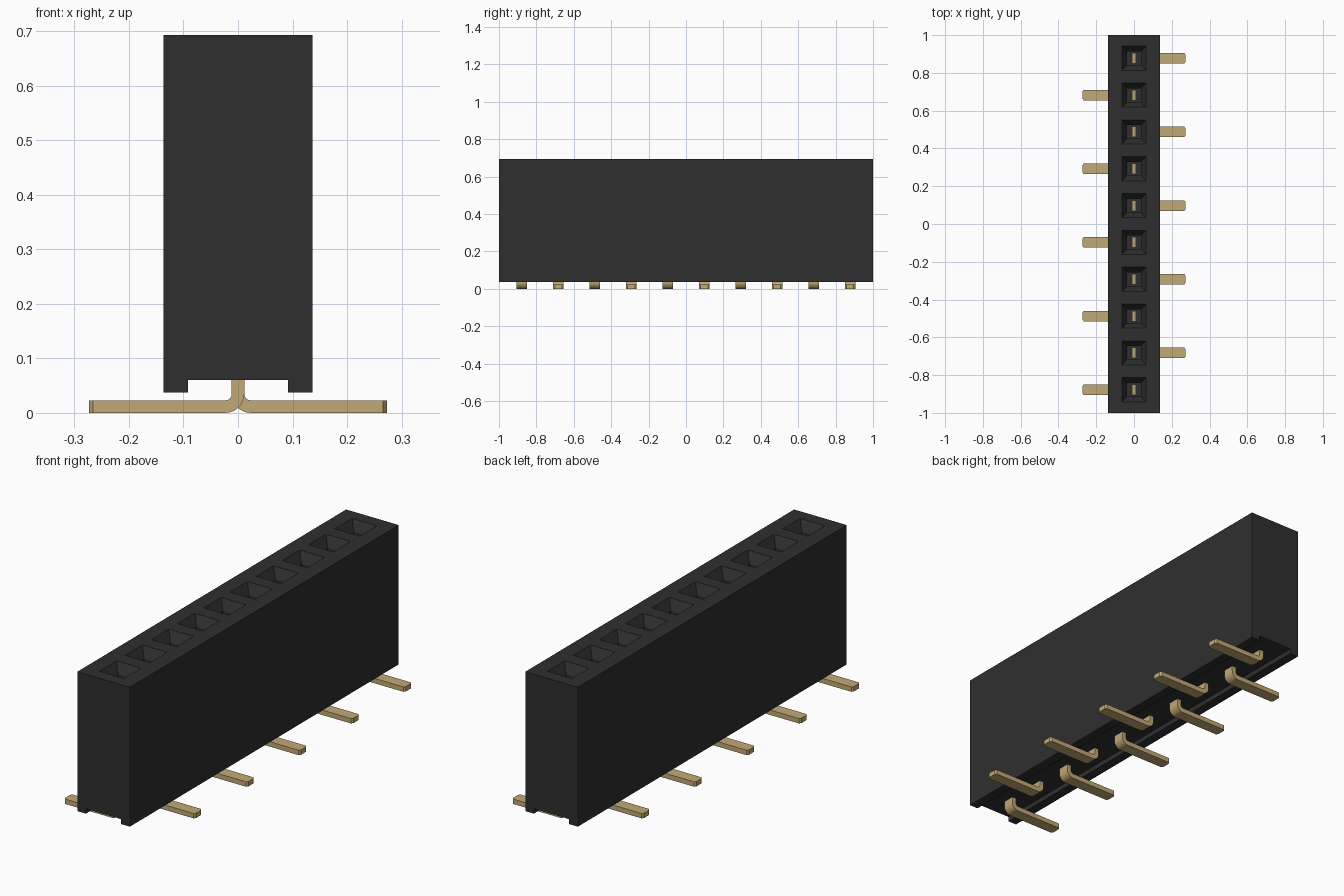
import bpy, bmesh, math

cube = bpy.data.objects.get("Cube")
if cube:
    bpy.data.objects.remove(cube, do_unlink=True)

COUNT, PITCH = 10, 0.195
HALF_W, TOP, FLOOR, CHANNEL = 0.137, 0.693, 0.25, 0.06
ys = [(i - (COUNT - 1) / 2) * PITCH for i in range(COUNT)]


def material(name, rgb):
    m = bpy.data.materials.new(name)
    m.use_nodes = True
    m.diffuse_color = (*rgb, 1)
    bsdf = next(n for n in m.node_tree.nodes if n.type == 'BSDF_PRINCIPLED')
    bsdf.inputs["Base Color"].default_value = (*rgb, 1)
    bsdf.inputs["Roughness"].default_value = 0.6
    return m


def finish(bm, name, mat, smooth=False):
    bmesh.ops.remove_doubles(bm, verts=bm.verts, dist=0.0001)
    bmesh.ops.recalc_face_normals(bm, faces=bm.faces)
    mesh = bpy.data.meshes.new(name)
    bm.to_mesh(mesh)
    bm.free()
    mesh.materials.append(mat)
    ob = bpy.data.objects.new(name, mesh)
    bpy.context.collection.objects.link(ob)
    if smooth:
        bpy.ops.object.select_all(action='DESELECT')
        ob.select_set(True)
        bpy.context.view_layer.objects.active = ob
        bpy.ops.object.shade_smooth_by_angle(angle=math.radians(35))
    return ob


def bridge(bm, a, b, closed=True):
    n = len(a)
    for i in range(n if closed else n - 1):
        j = (i + 1) % n
        bm.faces.new((a[i], a[j], b[j], b[i]))


black = material("black plastic", (0.028, 0.028, 0.028))
gold = material("gold metal", (0.54, 0.40, 0.18))

# Housing walls: channelled profile swept along the row, open at the top
bm = bmesh.new()
profile = [(HALF_W, TOP), (HALF_W, 0.037), (0.092, 0.037), (0.092, CHANNEL)]
profile += [(-x, z) for x, z in reversed(profile)]
cuts = [-1] + [(a + b) / 2 for a, b in zip(ys, ys[1:])] + [1]
rings = [[bm.verts.new((x, y, z)) for x, z in profile] for y in cuts]
for a, b in zip(rings, rings[1:]):
    bridge(bm, a, b, closed=False)
for end in (rings[0], rings[-1]):
    bm.faces.new(end)


# Socket openings: top rim, tapered lead-in, square shaft and floor
def rect(hx, y0, y1, z):
    return [bm.verts.new(p) for p in
            ((-hx, y0, z), (hx, y0, z), (hx, y1, z), (-hx, y1, z))]


for y, y0, y1 in zip(ys, cuts, cuts[1:]):
    loops = [rect(HALF_W, y0, y1, TOP)]
    for h, z in ((0.064, TOP), (0.036, TOP - 0.045), (0.036, FLOOR)):
        loops.append(rect(h, y - h, y + h, z))
    for a, b in zip(loops, loops[1:]):
        bridge(bm, a, b)
    bm.faces.new(loops[-1])
finish(bm, "housing", black)

# Contact pins: upright blade, rounded bend and flat foot with a chamfered tip
T, R_IN, HW = 0.023, 0.012, 0.028
R_OUT = R_IN + T
CX = T / 2 + R_IN


def contact_pin(name, y, side):
    stations = [((-T / 2, 0.32), (T / 2, 0.32), HW)]
    for k in range(9):
        a = math.pi + k / 8 * math.pi / 2
        c, s = math.cos(a), math.sin(a)
        stations.append(((CX + R_OUT * c, R_OUT + R_OUT * s),
                         (CX + R_IN * c, R_OUT + R_IN * s), HW))
    for x, w in ((0.266, HW), (0.273, HW - 0.009)):
        stations.append(((x, 0), (x, T), w))
    bm = bmesh.new()
    loops = []
    for (xo, zo), (xi, zi), w in stations:
        loops.append([bm.verts.new((side * x, y + d, z)) for x, d, z in
                      ((xo, -w, zo), (xo, w, zo), (xi, w, zi), (xi, -w, zi))])
    for a, b in zip(loops, loops[1:]):
        bridge(bm, a, b)
    bm.faces.new(loops[0])
    bm.faces.new(loops[-1])
    finish(bm, name, gold, smooth=True)


for i, y in enumerate(ys):
    contact_pin(f"contact_pin_{i + 1}", y, 1 if i % 2 else -1)
